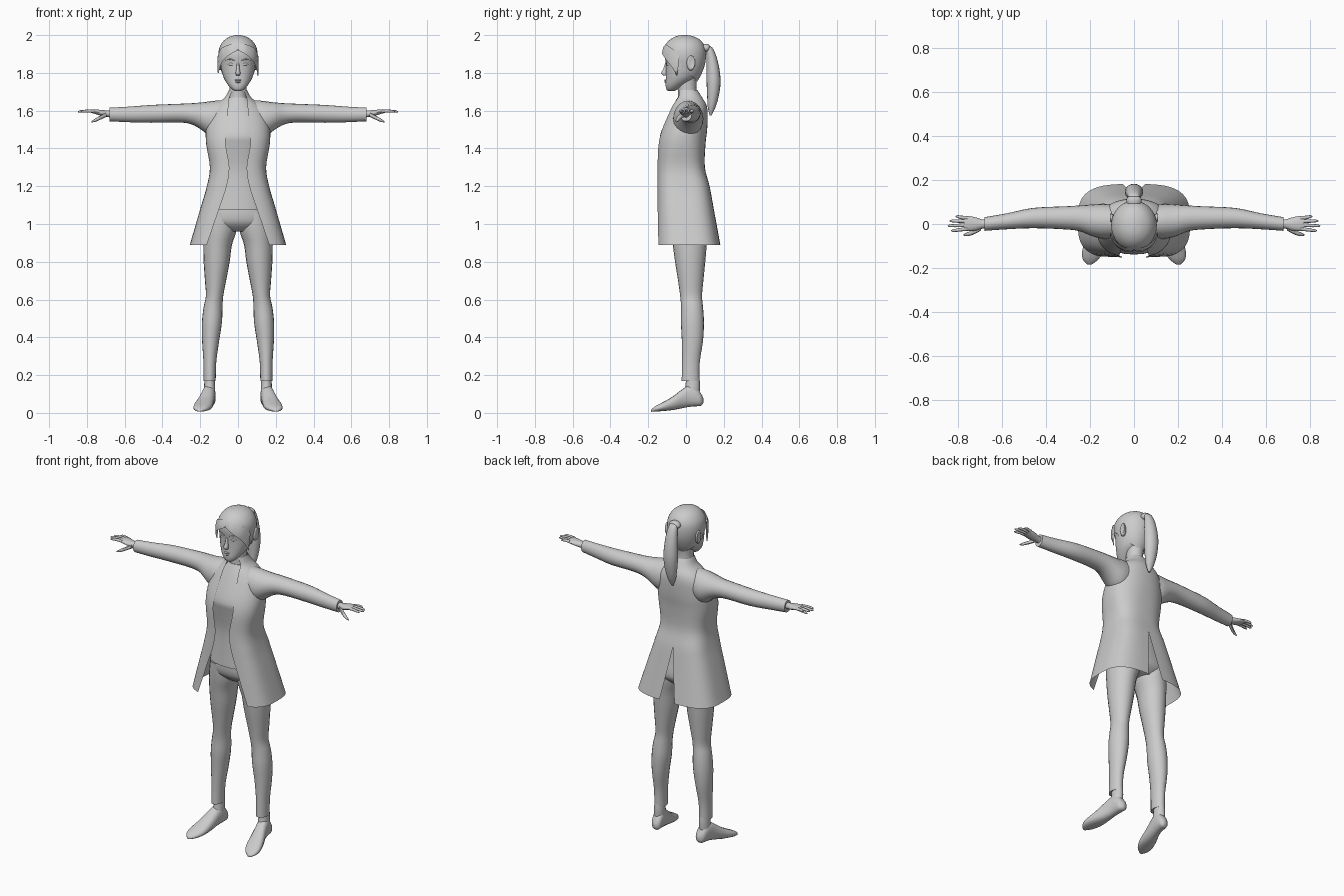
import bpy, bmesh, math
from mathutils import Vector

grey = bpy.data.materials.new("plain grey")
grey.diffuse_color = (0.6, 0.6, 0.6, 1)


def finish(name, bm, mirror=False, angle=50, sub=0):
    bmesh.ops.recalc_face_normals(bm, faces=bm.faces)
    me = bpy.data.meshes.new(name)
    bm.to_mesh(me)
    bm.free()
    me.materials.append(grey)
    ob = bpy.data.objects.new(name, me)
    bpy.context.collection.objects.link(ob)
    if mirror:
        m = ob.modifiers.new("mirror", 'MIRROR')
        m.merge_threshold = 0.0005
    bpy.ops.object.select_all(action='DESELECT')
    ob.select_set(True)
    bpy.context.view_layer.objects.active = ob
    bpy.ops.object.shade_smooth_by_angle(angle=math.radians(angle))
    return ob


def smooth_rows(rows, k):
    """Catmull-Rom resampling of rows of numbers."""
    out = []
    for i in range(len(rows) - 1):
        p = [rows[max(0, min(len(rows) - 1, i + d))] for d in (-1, 0, 1, 2)]
        for j in range(k):
            t = j / k
            out.append([0.5 * (2 * b + (c - a) * t + (2 * a - 5 * b + 4 * c - d) * t * t
                               + (3 * b - a - 3 * c + d) * t ** 3) for a, b, c, d in zip(*p)])
    return out + [list(rows[-1])]


def spow(v, e):
    return math.copysign(abs(v) ** e, v)


def loft(name, rows, axis='z', n=20, k=3, e=1.0, mirror=False, cut=None, caps=True):
    """Rows are centre x, y, z and two radii; the rings lie across the axis."""
    u, v = {'z': ((1, 0, 0), (0, 1, 0)), 'x': ((0, 1, 0), (0, 0, 1)),
            'y': ((1, 0, 0), (0, 0, 1))}[axis]
    u, v = Vector(u), Vector(v)
    bm = bmesh.new()
    rings = []
    for x, y, z, a, b in smooth_rows(rows, k):
        rings.append([bm.verts.new(Vector((x, y, z))
                      + u * max(a, .001) * spow(math.cos(2 * math.pi * i / n), e)
                      + v * max(b, .001) * spow(math.sin(2 * math.pi * i / n), e)) for i in range(n)])
    for r, s in zip(rings, rings[1:]):
        for i in range(n):
            bm.faces.new((r[i], r[(i + 1) % n], s[(i + 1) % n], s[i]))
    if caps:
        bm.faces.new(rings[0])
        bm.faces.new(rings[-1])
    if cut:
        bmesh.ops.delete(bm, geom=[f for f in bm.faces if cut(f.calc_center_median())], context='FACES')
    return finish(name, bm, mirror)


def span(z, w, front, back):
    """Ring row from height, half width, front y and back y."""
    return (0, (front + back) / 2, z, w, (back - front) / 2)


# Open coat: height, half width, front y, back y, front opening, back slit
coat = [(1.71, .048, -.045, .06, .028, 0), (1.67, .07, -.055, .085, .045, 0),
        (1.63, .12, -.075, .108, .05, 0), (1.58, .155, -.098, .115, .055, 0),
        (1.5, .17, -.132, .112, .062, 0), (1.42, .168, -.15, .103, .065, 0),
        (1.3, .149, -.152, .1, .046, 0), (1.2, .165, -.153, .125, .06, 0),
        (1.08, .2, -.155, .147, .1, .018), (.89, .255, -.16, .182, .165, .05)]
bm = bmesh.new()
grid = []
for z, w, f, b, xo, xb in smooth_rows(coat, 4):
    e = .62 if z < 1.2 else .62 + .3 * min(1, (z - 1.2) / .35)
    t0 = math.asin((xo / w) ** (1 / e))
    t1 = math.pi - math.asin((max(xb, 0) / w) ** (1 / e))
    row = []
    for i in range(25):
        t = t0 + (t1 - t0) * i / 24
        x = w * abs(math.sin(t)) ** e
        row.append(bm.verts.new((0 if x < .0005 else x,
                                 (f + b) / 2 - (b - f) / 2 * spow(math.cos(t), e), z)))
    grid.append(row)
for r, s in zip(grid, grid[1:]):
    for i in range(24):
        bm.faces.new((r[i], r[i + 1], s[i + 1], s[i]))
finish("coat", bm, True)

# Sleeves, flaring into the shoulder
loft("sleeve", [(.07, .01, 1.565, .075, .09), (.13, .012, 1.558, .08, .094), (.165, .014, 1.562, .077, .085),
                (.2, .018, 1.573, .07, .07), (.25, .026, 1.584, .058, .055), (.32, .028, 1.587, .052, .049),
                (.46, .027, 1.583, .046, .047), (.58, .012, 1.58, .036, .041), (.68, 0, 1.58, .031, .036)],
     'x', 20, 3, mirror=True)

# Shirt, hips and legs
loft("shirt", [span(1.67, .05, -.045, .06), span(1.62, .09, -.072, .09), span(1.55, .13, -.105, .1),
               span(1.47, .145, -.137, .095), span(1.42, .145, -.132, .09), span(1.3, .125, -.112, .085),
               span(1.2, .135, -.112, .1), span(1.075, .16, -.118, .12)], n=28, e=.85)
loft("hips", [span(1.12, .145, -.095, .11), span(1.05, .17, -.098, .125), span(1, .165, -.085, .125),
              span(.96, .11, -.04, .09)], n=28, e=.85)
loft("trouser_leg", [(.088, .016, 1.06, .08, .105), (.095, .018, .97, .088, .1), (.108, .02, .89, .076, .09),
                     (.113, .022, .8, .069, .08), (.119, .025, .7, .056, .067), (.124, .027, .62, .046, .058),
                     (.132, .032, .56, .05, .058), (.138, .034, .48, .053, .061), (.145, .034, .38, .045, .056),
                     (.149, .026, .27, .034, .047), (.15, .024, .17, .032, .047)], n=20, mirror=True)

# Pointed shoes, splayed outwards
loft("shoe", [(.145, .092, .065, .008, .012), (.147, .08, .07, .026, .032), (.15, .055, .085, .032, .05),
              (.154, .02, .09, .034, .058), (.162, -.02, .075, .038, .05), (.175, -.07, .051, .045, .036),
              (.187, -.12, .034, .048, .024), (.197, -.16, .022, .036, .015), (.202, -.184, .012, .01, .006)],
     'y', 16, 3, .85, mirror=True)
loft("ankle", [(.15, .035, .19, .026, .036), (.15, .036, .15, .029, .038), (.151, .03, .1, .03, .042)],
     n=16, mirror=True)

# Hands
loft("palm", [(.66, 0, 1.582, .02, .022), (.69, 0, 1.584, .021, .018), (.72, 0, 1.588, .03, .016),
              (.75, .002, 1.593, .034, .013), (.772, .003, 1.596, .031, .009)], 'x', 14, mirror=True)
for nm, y0, y1, x1 in (("index", -.022, -.03, .832), ("middle", -.005, -.008, .847),
                       ("ring", .012, .014, .838), ("little", .027, .034, .812)):
    loft(nm + "_finger", [(.758, y0, 1.596, .009, .009), (.79, (y0 + y1) / 2, 1.598, .008, .008),
                          (x1 - .012, y1, 1.596, .0065, .0065), (x1, y1, 1.594, .002, .002)],
         'x', 8, 2, mirror=True)
loft("thumb", [(.695, -.015, 1.58, .014, .012), (.725, -.034, 1.565, .012, .011),
               (.755, -.046, 1.55, .009, .009), (.775, -.05, 1.541, .003, .003)], 'x', 8, 2, mirror=True)

# Neck and head
loft("neck", [(0, .012, 1.63, .055, .06), (0, .008, 1.68, .046, .05), (0, .005, 1.74, .045, .05),
              (0, .01, 1.8, .05, .055)], n=20)
loft("head", [span(1.703, .014, -.092, -.062), span(1.712, .03, -.103, -.045), span(1.735, .052, -.108, -.01),
              span(1.77, .074, -.107, .045), span(1.81, .087, -.106, .075), span(1.85, .093, -.107, .09),
              span(1.9, .096, -.112, .094), span(1.95, .082, -.095, .08), span(1.985, .045, -.055, .045)],
     n=28, e=.92)
loft("nose", [(0, -.105, 1.852, .006, .006), (0, -.109, 1.82, .009, .012), (0, -.113, 1.798, .013, .02),
              (0, -.108, 1.785, .009, .01)], n=10, k=2)
for nm, z, w in (("upper_lip", 1.761, .024), ("lower_lip", 1.752, .019)):
    loft(nm, [(-w, -.1, z, .002, .002), (0, -.109, z, .006, .005), (w, -.1, z, .002, .002)], 'x', 8, 3)
loft("eye", [(.019, -.1, 1.843, .002, .002), (.038, -.098, 1.846, .006, .008),
             (.058, -.086, 1.845, .002, .002)], 'x', 10, 3, mirror=True)
loft("eyebrow", [(.016, -.106, 1.864, .003, .002), (.042, -.101, 1.873, .004, .004),
                 (.066, -.084, 1.868, .002, .002)], 'x', 8, 2, mirror=True)
loft("ear", [(.088, .022, 1.85, .016, .032), (.1, .025, 1.852, .022, .04), (.108, .03, 1.855, .018, .034),
             (.106, .03, 1.855, .01, .024)], 'x', 14, 2, mirror=True)

# Hair cap, cut back to a hairline in front
loft("hair_cap", [span(1.755, .052, -.05, .06), span(1.79, .082, -.1, .08), span(1.84, .097, -.112, .099),
                  span(1.89, .104, -.12, .106), span(1.935, .098, -.116, .101), span(1.972, .074, -.09, .078),
                  span(1.993, .04, -.055, .04), span(2, .008, -.02, .005)], n=40, k=4,
     cut=lambda c: c.z < 1.925 - max(0, c.y + .1) * 1.1 and c.y < .075)

# Parted fringe sweeping from the parting down both temples
def fringe(name, path):
    """Path rows: lower edge x, y, z then upper edge x, y, z."""
    bm = bmesh.new()
    rows = []
    for a in smooth_rows(path, 4):
        lo, hi = Vector(a[:3]), Vector(a[3:])
        mid = (lo + hi) / 2
        mid += Vector((mid.x, mid.y, 0)).normalized() * .006
        rows.append([bm.verts.new(p) for p in (lo, mid, hi)])
    for r, s in zip(rows, rows[1:]):
        for i in range(2):
            bm.faces.new((r[i], r[i + 1], s[i + 1], s[i]))
    finish(name, bm, angle=70)


for nm, s, tip in (("left_fringe", 1, 1.785), ("right_fringe", -1, 1.8)):
    fringe(nm, [(s * .002, -.122, 1.918, s * .004, -.105, 1.956),
                (s * .035, -.126, 1.902, s * .045, -.104, 1.95),
                (s * .072, -.108, 1.873, s * .088, -.075, 1.93),
                (s * .092, -.082, 1.84, s * .106, -.038, 1.892),
                (s * .1, -.062, 1.81, s * .107, -.04, 1.842),
                (s * .102, -.05, tip, s * .103, -.047, tip + .002)])

# Ponytail and its tie
loft("ponytail", [(0, .108, 1.945, .012, .008), (0, .12, 1.935, .024, .018), (0, .134, 1.89, .032, .026),
                  (0, .143, 1.82, .039, .034), (0, .146, 1.75, .042, .037), (0, .143, 1.68, .036, .031),
                  (0, .136, 1.62, .024, .021), (0, .13, 1.575, .006, .005)], n=16)
loft("hair_tie", [(0, .085, 1.93, .028, .022), (0, .1, 1.932, .034, .022), (0, .115, 1.932, .034, .022),
                  (0, .124, 1.932, .024, .016)], 'y', 14, 2)
